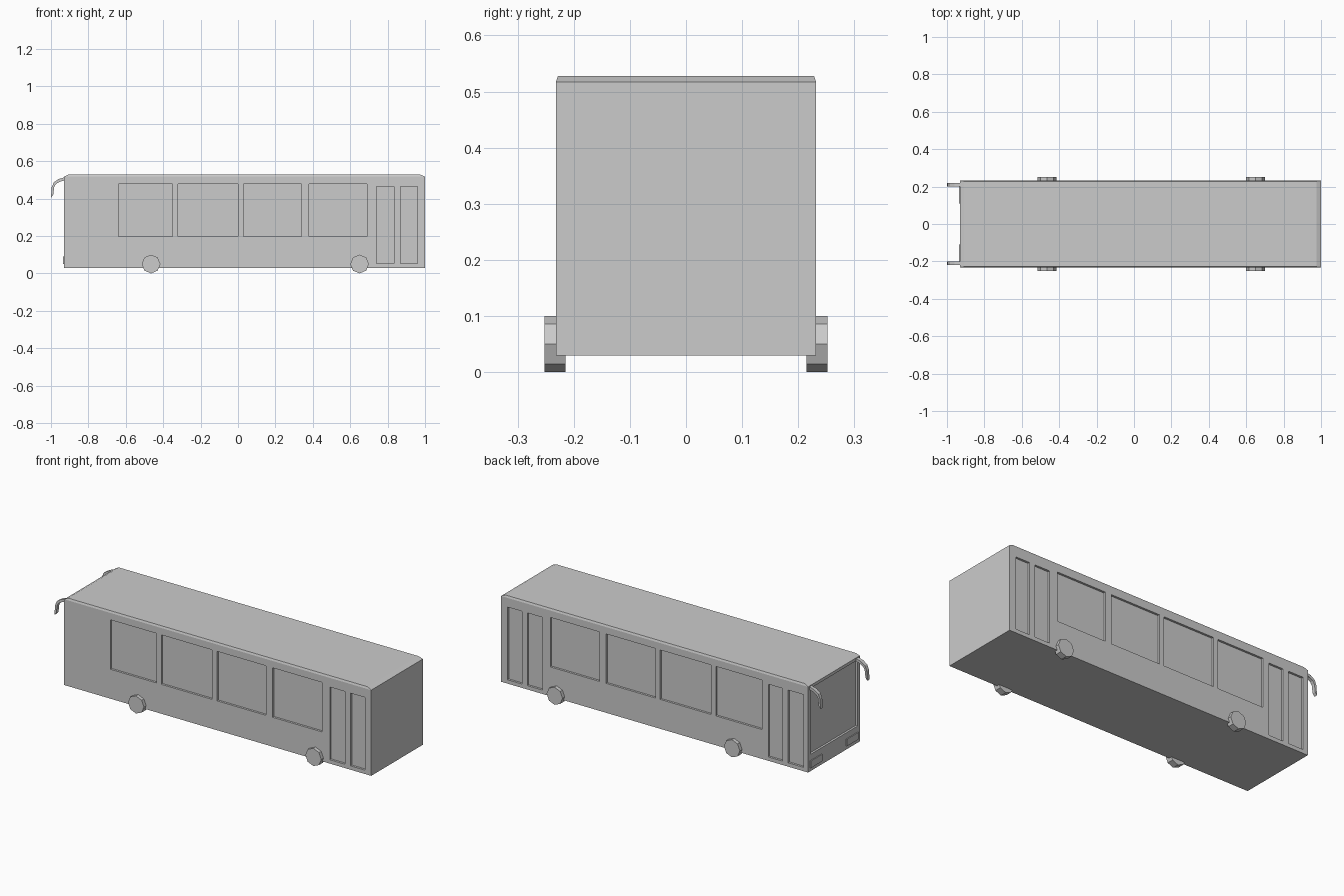
import bpy, bmesh, math

if "Cube" in bpy.data.objects:
    bpy.data.objects.remove(bpy.data.objects["Cube"])

HW = 0.232                 # half width of the body
X0, X1 = -0.93, 1.0        # windscreen end, rear end
DEPTH = 0.012              # recess depth


def new_object(name, bm):
    bmesh.ops.recalc_face_normals(bm, faces=bm.faces)
    mesh = bpy.data.meshes.new(name)
    bm.to_mesh(mesh)
    bm.free()
    ob = bpy.data.objects.new(name, mesh)
    bpy.context.collection.objects.link(ob)
    return ob


def add_box(bm, x, y, z):
    vs = bmesh.ops.create_cube(bm, size=1)["verts"]
    for v in vs:
        for i, (a, b) in enumerate((x, y, z)):
            v.co[i] = (a + b) / 2 + v.co[i] * (b - a)
    return vs


# body: box with a chamfered roof edge
bm = bmesh.new()
add_box(bm, (X0, X1), (-HW, HW), (0.03, 0.517))
top = max(bm.faces, key=lambda f: f.calc_center_median().z)
roof = bmesh.ops.extrude_face_region(bm, geom=[top])
bmesh.ops.delete(bm, geom=[top], context="FACES_ONLY")
for v in roof["geom"]:
    if isinstance(v, bmesh.types.BMVert):
        v.co.z = 0.528
        v.co.x += 0.022 if v.co.x < 0 else -0.025
        v.co.y -= math.copysign(0.004, v.co.y)
body = new_object("bus_body", bm)

# recesses: windows both sides, rear panels both sides, front doors one side, windscreen
windows = [(-0.64, -0.35), (-0.32, 0.0), (0.03, 0.34), (0.38, 0.69)]
rear_panels = [(0.74, 0.835), (0.87, 0.96)]
front_doors = [(-0.90, -0.805), (-0.77, -0.68)]
bm = bmesh.new()
for s in (-1, 1):
    ys = sorted((s * (HW - DEPTH), s * (HW + 0.05)))
    for x in windows:
        add_box(bm, x, ys, (0.197, 0.478))
    for x in rear_panels + (front_doors if s > 0 else []):
        add_box(bm, x, ys, (0.052, 0.465))
add_box(bm, (X0 - 0.05, X0 + DEPTH), (-0.212, 0.212), (0.125, 0.50))
cutter = new_object("recess_cutter", bm)
cutter.hide_render = True
cutter.hide_set(True)
cut = body.modifiers.new("recesses", "BOOLEAN")
cut.object = cutter
cut.operation = "DIFFERENCE"
cut.solver = "EXACT"

# wheels: eight-sided discs
for s, side in ((-1, "near"), (1, "far")):
    for x, end in ((-0.465, "front"), (0.65, "rear")):
        bpy.ops.mesh.primitive_cylinder_add(
            vertices=8, radius=0.05, depth=0.037,
            location=(x, s * 0.2335, 0.05), rotation=(math.pi / 2, 0, 0))
        bpy.context.object.name = f"{end}_wheel_{side}"

# mirror arms: curved strip drooping ahead of the windscreen
outer = [(-0.925, 0.514), (-0.96, 0.504), (-0.985, 0.487), (-0.996, 0.46), (-1.0, 0.405)]
inner = [(-0.988, 0.42), (-0.983, 0.462), (-0.973, 0.478), (-0.955, 0.489), (-0.925, 0.498)]
for s, side in ((-1, "near"), (1, "far")):
    bm = bmesh.new()
    face = bm.faces.new([bm.verts.new((x, s * 0.200, z)) for x, z in outer + inner])
    ext = bmesh.ops.extrude_face_region(bm, geom=[face])
    verts = [g for g in ext["geom"] if isinstance(g, bmesh.types.BMVert)]
    bmesh.ops.translate(bm, verts=verts, vec=(0, s * 0.02, 0))
    new_object(f"mirror_arm_{side}", bm)

    # headlight below the windscreen
    bm = bmesh.new()
    add_box(bm, (X0 - 0.005, X0 + 0.01), sorted((s * 0.11, s * 0.215)), (0.05, 0.09))
    new_object(f"headlight_{side}", bm)
